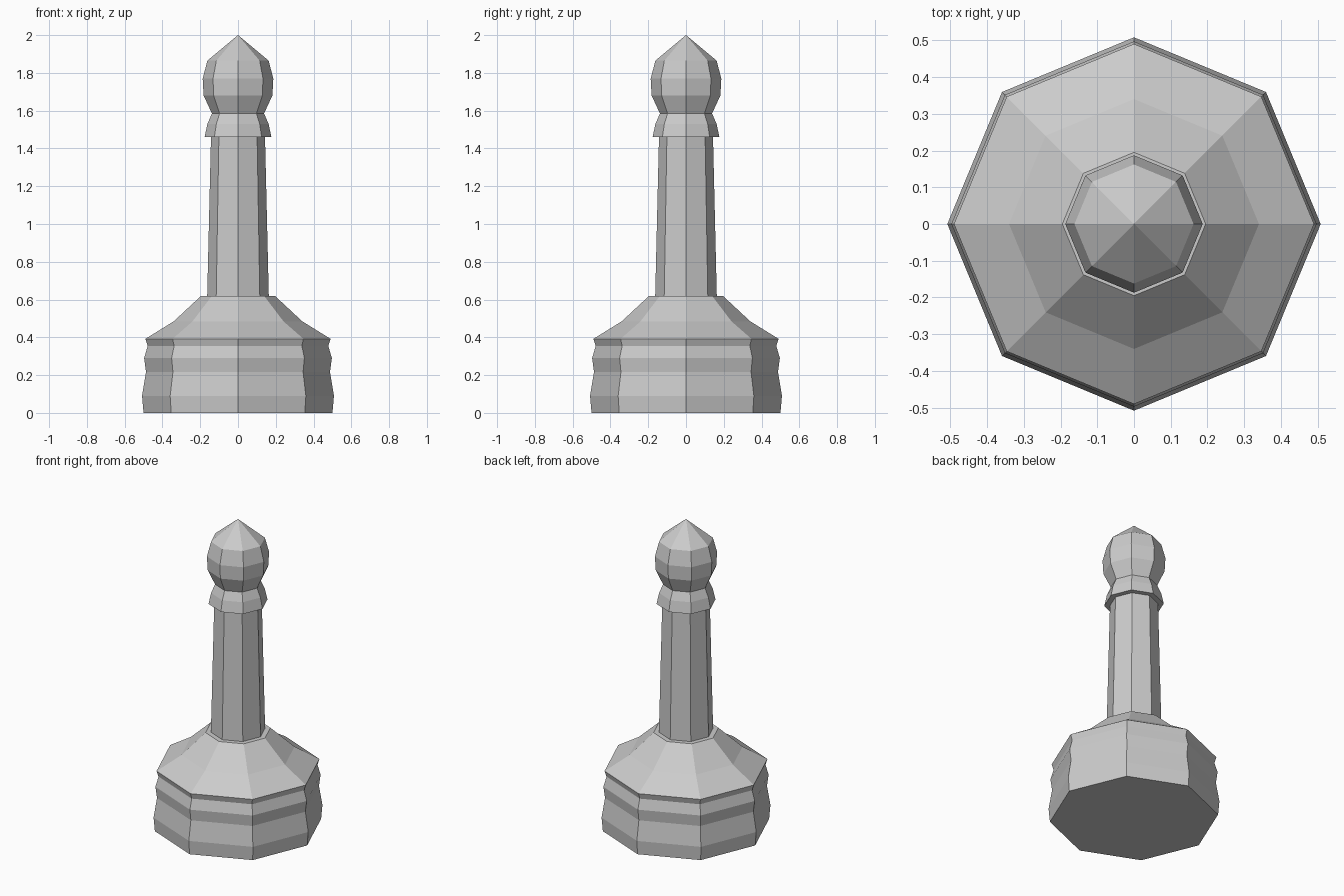
import bpy, bmesh
from math import cos, sin, tau

SIDES = 8

cube = bpy.data.objects.get("Cube")
if cube:
    bpy.data.objects.remove(cube, do_unlink=True)

grey = bpy.data.materials.new("plain grey")
grey.use_nodes = True
colour = (0.6, 0.6, 0.6, 1)
grey.diffuse_color = colour
grey.node_tree.nodes["Principled BSDF"].inputs["Base Color"].default_value = colour


def turned(name, profile):
    """Eight-sided flat-shaded solid from (radius, height) pairs, bottom to top."""
    bm = bmesh.new()
    rings = []
    for r, z in profile:
        count = SIDES if r > 0 else 1
        rings.append([bm.verts.new((r * cos(tau * i / SIDES), r * sin(tau * i / SIDES), z))
                      for i in range(count)])
    for low, high in zip(rings, rings[1:]):
        for i in range(SIDES):
            j = (i + 1) % SIDES
            if len(high) == 1:
                bm.faces.new((low[i], low[j], high[0]))
            else:
                bm.faces.new((low[i], low[j], high[j], high[i]))
    bm.faces.new(rings[0][::-1])
    if len(rings[-1]) > 1:
        bm.faces.new(rings[-1])
    mesh = bpy.data.meshes.new(name)
    bm.to_mesh(mesh)
    bm.free()
    mesh.materials.append(grey)
    obj = bpy.data.objects.new(name, mesh)
    bpy.context.collection.objects.link(obj)
    return obj


# Rippled foot with a flared rim and sloping shoulder
turned("base", [(0.5, 0), (0.508, 0.09), (0.487, 0.217), (0.497, 0.29), (0.478, 0.355),
                (0.49, 0.392), (0.34, 0.485), (0.195, 0.62)])
# Tapered shaft
turned("column", [(0.163, 0.62), (0.143, 1.46)])
# Flared collar and pointed ball
turned("finial", [(0.177, 1.46), (0.162, 1.53), (0.138, 1.585), (0.182, 1.68),
                  (0.187, 1.77), (0.162, 1.865), (0, 2)])
